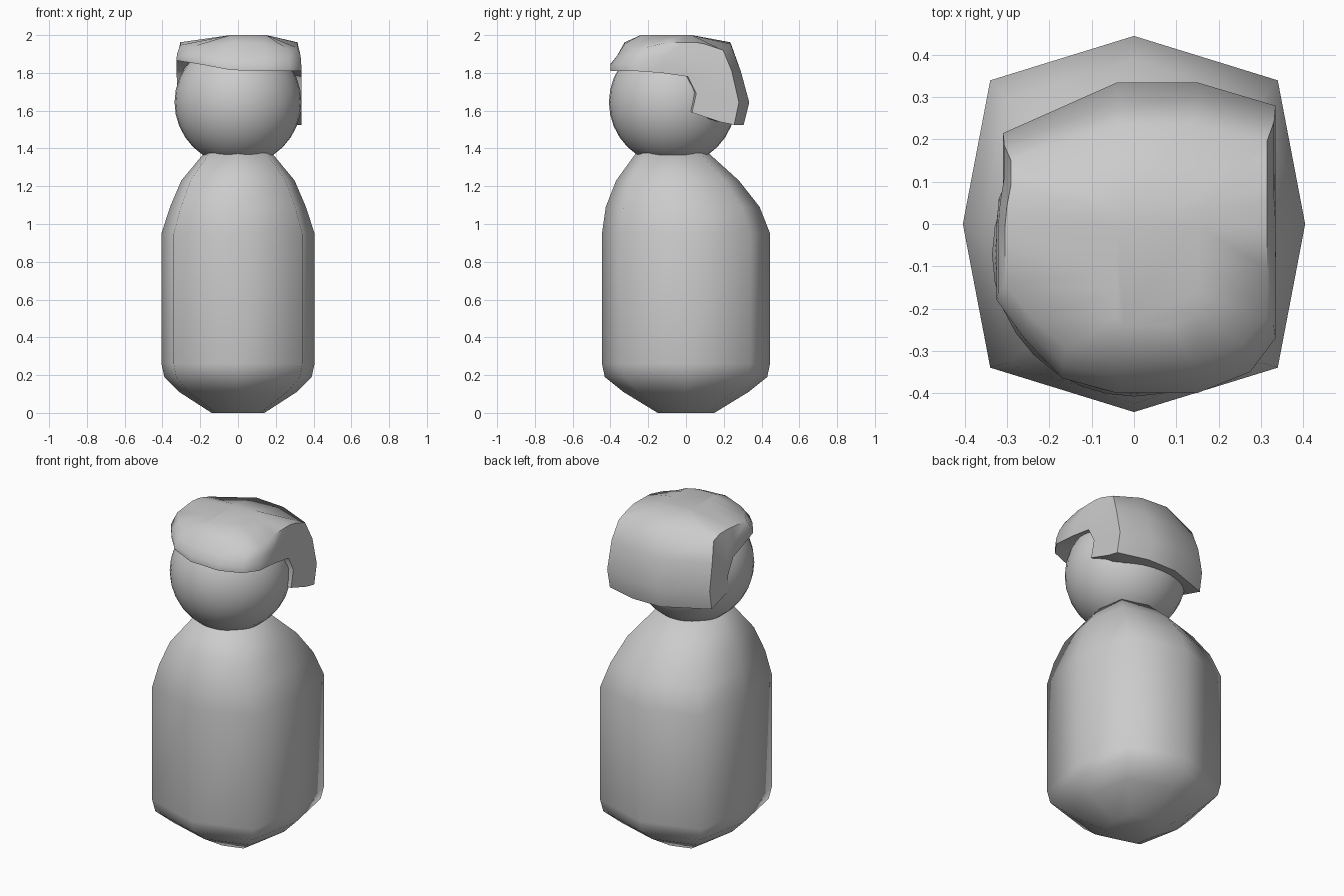
import bpy, bmesh, math
from mathutils import Vector

if "Cube" in bpy.data.objects:
    bpy.data.objects.remove(bpy.data.objects["Cube"])


def loft(name, rings, cap_start, cap_end, angle):
    """Skin closed rings of equal length into one smooth shaded object."""
    bm = bmesh.new()
    rows = [[bm.verts.new(p) for p in ring] for ring in rings]
    n = len(rows[0])
    for a, b in zip(rows, rows[1:]):
        for i in range(n):
            j = (i + 1) % n
            bm.faces.new((a[i], a[j], b[j], b[i]))
    if cap_start:
        bm.faces.new(rows[0][::-1])
    if cap_end:
        bm.faces.new(rows[-1])
    bmesh.ops.remove_doubles(bm, verts=bm.verts, dist=0.0005)
    bmesh.ops.recalc_face_normals(bm, faces=bm.faces)
    me = bpy.data.meshes.new(name)
    bm.to_mesh(me)
    bm.free()
    ob = bpy.data.objects.new(name, me)
    bpy.context.collection.objects.link(ob)
    smooth(ob, angle)
    return ob


def smooth(ob, angle):
    bpy.ops.object.select_all(action='DESELECT')
    ob.select_set(True)
    bpy.context.view_layer.objects.active = ob
    bpy.ops.object.shade_smooth_by_angle(angle=math.radians(angle))


# Body: eight-sided sections (z, half width, front y, back y)
octagon = [(0, -1), (.84, -.764), (1, 0), (.84, .764),
           (0, 1), (-.84, .764), (-1, 0), (-.84, -.764)]
profile = [(0, .14, -.15, .15), (.11, .31, -.33, .33), (.19, .39, -.43, .43),
           (.26, .405, -.445, .445), (.95, .405, -.445, .445),
           (1.09, .36, -.425, .39), (1.23, .30, -.37, .28),
           (1.375, .18, -.265, .12)]
body = []
for z, w, f, b in profile:
    mid, half = (f + b) / 2, (b - f) / 2
    body.append([(x * w, mid + y * half, z) for x, y in octagon])
loft("body", body, True, True, 75)

# Head: plain sphere set slightly forward
bpy.ops.mesh.primitive_uv_sphere_add(segments=32, ring_count=16, radius=.336,
                                     location=(0, -.072, 1.645))
head = bpy.context.object
head.name = "head"
smooth(head, 60)

# Hair: rim outline (x, y, rim z, y of the column higher up)
rim = [(-.04, -.40, 1.815, -.40), (.15, -.40, 1.81, -.40),
       (.275, -.35, 1.81, -.35), (.335, -.27, 1.81, -.27),
       (.335, -.13, 1.80, -.13), (.335, .01, 1.78, -.01),
       (.335, .06, 1.69, .07), (.335, .035, 1.59, .14),
       (.335, .20, 1.54, .21), (.335, .28, 1.525, .28),
       (.15, .335, 1.525, .335), (-.04, .335, 1.525, .335),
       (-.31, .215, 1.54, .215), (-.31, .035, 1.59, .13),
       (-.32, .06, 1.69, .06), (-.325, .01, 1.79, -.01),
       (-.325, -.18, 1.865, -.18), (-.26, -.27, 1.855, -.27),
       (-.17, -.365, 1.84, -.365)]
hair = [[] for _ in range(6)]
for x, y, z, u in rim:
    back = max(0, u / .335)
    front = max(0, -u / .40)
    corner = max(0, abs(x - .02) / .32 * max(back, front) - .3)
    rise = 1.92 - z
    yb = y - .03 * max(0, y / .335)
    hair[0].append((x * .7, -.07 + (yb + .07) * .7, z + .02))
    hair[1].append((x, yb, z))
    hair[2].append((x, y * .5 + u * .5, z + .3 * rise))
    hair[3].append((x * .99, u - .045 * back + .035 * front, z + .72 * rise))
    hair[4].append((x * .94, u - .10 * back + .075 * front,
                    1.962 - .08 * corner))
    hair[5].append((min(.15, max(-.04, x * .6)),
                    min(.03, max(-.26, u * .6)), 2.0))
loft("hair", hair, False, False, 60)

# Flat crown closing the hair on top
bm = bmesh.new()
bm.from_mesh(bpy.data.objects["hair"].data)
top = [e for e in bm.edges
       if e.is_boundary and all(v.co.z > 1.99 for v in e.verts)]
bmesh.ops.contextual_create(bm, geom=top)
bmesh.ops.recalc_face_normals(bm, faces=bm.faces)
for f in bm.faces:
    f.smooth = True
bm.to_mesh(bpy.data.objects["hair"].data)
bm.free()
